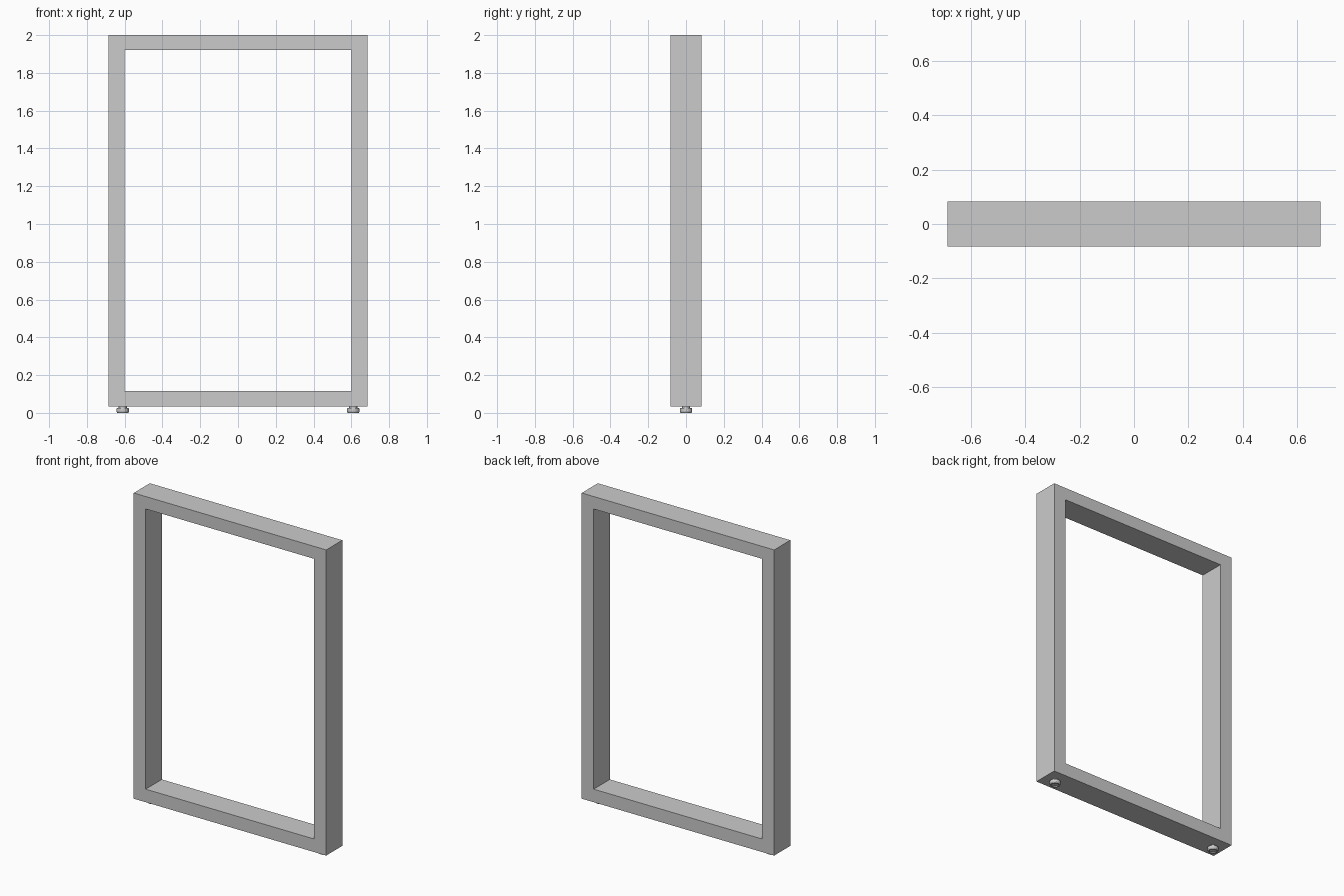
import bpy, bmesh, math

if "Cube" in bpy.data.objects:
    bpy.data.objects.remove(bpy.data.objects["Cube"])

# Overall dimensions
OUT_X, IN_X = 0.685, 0.6
Z0, Z1, IN_Z0, IN_Z1 = 0.033, 2.0, 0.117, 1.92
DEPTH = 0.082


def add_object(name, bm):
    bmesh.ops.recalc_face_normals(bm, faces=bm.faces)
    mesh = bpy.data.meshes.new(name)
    bm.to_mesh(mesh)
    bm.free()
    obj = bpy.data.objects.new(name, mesh)
    bpy.context.collection.objects.link(obj)
    return obj


def rect(bm, x, z0, z1, y):
    return [bm.verts.new((px, y, pz)) for px, pz in
            ((-x, z0), (x, z0), (x, z1), (-x, z1))]


def bridge(bm, a, b):
    n = len(a)
    for i in range(n):
        j = (i + 1) % n
        bm.faces.new((a[i], a[j], b[j], b[i]))


# Rectangular frame: four loops bridged into a closed ring
bm = bmesh.new()
loops = [rect(bm, OUT_X, Z0, Z1, -DEPTH), rect(bm, OUT_X, Z0, Z1, DEPTH),
         rect(bm, IN_X, IN_Z0, IN_Z1, DEPTH), rect(bm, IN_X, IN_Z0, IN_Z1, -DEPTH)]
for i in range(4):
    bridge(bm, loops[i], loops[(i + 1) % 4])
add_object("frame", bm)


# Levelling foot: (radius, z) profile with recessed underside, pad and stem
def foot(name, x, sides=16):
    profile = [(0.02, 0.006), (0.024, 0.003), (0.027, 0.003), (0.033, 0.007),
               (0.033, 0.022), (0.031, 0.025), (0.022, 0.025), (0.022, 0.036)]
    profile[1] = (0.022, 0.0)
    profile[2] = (0.029, 0.0)
    bm = bmesh.new()
    rings = [[bm.verts.new((x + r * math.cos(2 * math.pi * i / sides),
                            r * math.sin(2 * math.pi * i / sides), z))
              for i in range(sides)] for r, z in profile]
    for a, b in zip(rings, rings[1:]):
        bridge(bm, a, b)
    bm.faces.new(rings[0])
    bm.faces.new(rings[-1])
    add_object(name, bm)


for side, sx in (("left", -1), ("right", 1)):
    foot(f"{side}_foot", sx * 0.61)
